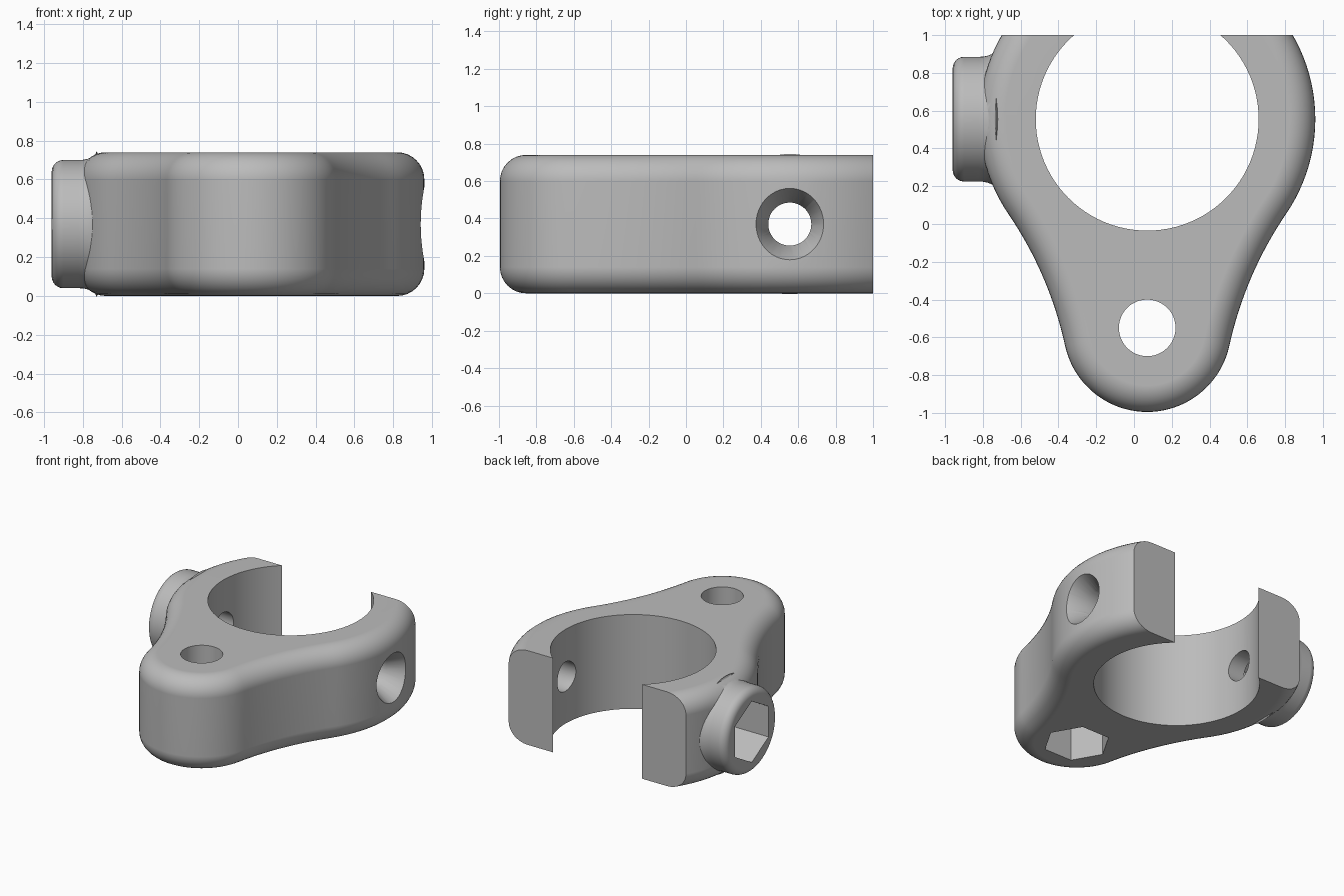
import bpy, bmesh
from math import sin, cos, pi, atan2, sqrt

if "Cube" in bpy.data.objects:
    bpy.data.objects.remove(bpy.data.objects["Cube"], do_unlink=True)

HEIGHT, ROUND = 0.74, 0.14
CX, RING_Y, LOBE_Y = 0.07, 0.555, -0.55
RING_R, LOBE_R, WAIST_R = 0.89, 0.445, 2.0
BOLT_Z = HEIGHT / 2

grey = bpy.data.materials.new("plain grey")
grey.use_nodes = True
colour = (0.5, 0.5, 0.5, 1)
grey.diffuse_color = colour
grey.node_tree.nodes["Principled BSDF"].inputs["Base Color"].default_value = colour


def loft(name, rings):
    """Skin a list of equal-length closed rings and cap both ends."""
    bm = bmesh.new()
    loops = [[bm.verts.new(p) for p in ring] for ring in rings]
    n = len(loops[0])
    for a, b in zip(loops, loops[1:]):
        for i in range(n):
            j = (i + 1) % n
            bm.faces.new((a[i], a[j], b[j], b[i]))
    bm.faces.new(loops[0])
    bm.faces.new(loops[-1])
    bmesh.ops.recalc_face_normals(bm, faces=bm.faces)
    mesh = bpy.data.meshes.new(name)
    bm.to_mesh(mesh)
    bm.free()
    obj = bpy.data.objects.new(name, mesh)
    bpy.context.collection.objects.link(obj)
    return obj


def turn_z(name, y, profile, n):
    """Upright turned shape; profile is (z, radius)."""
    return loft(name, [[(CX + r * cos(2 * pi * i / n), y + r * sin(2 * pi * i / n), z)
                        for i in range(n)] for z, r in profile])


def turn_x(name, profile, n):
    """Turned shape along the clamp bolt axis; profile is (x, radius)."""
    return loft(name, [[(x, RING_Y + r * sin(2 * pi * i / n), BOLT_Z + r * cos(2 * pi * i / n))
                        for i in range(n)] for x, r in profile])


def combine(target, tool, operation):
    mod = target.modifiers.new(tool.name, "BOOLEAN")
    mod.operation, mod.object, mod.solver = operation, tool, "EXACT"
    bpy.context.view_layer.objects.active = target
    bpy.ops.object.modifier_apply(modifier=mod.name)
    bpy.data.objects.remove(tool, do_unlink=True)


def outline(inset, z):
    """Ring and lobe joined by tangent concave flanks."""
    d = RING_Y - LOBE_Y
    a, b = RING_R + WAIST_R, LOBE_R + WAIST_R
    drop = (a * a - b * b + d * d) / (2 * d)
    side = sqrt(a * a - drop * drop)
    up, low = atan2(drop, side), atan2(drop - d, side)
    waist_y, waist = RING_Y - drop, WAIST_R + inset
    arcs = [(CX, RING_Y, RING_R - inset, -up, pi + up, 80),
            (CX - side, waist_y, waist, up, low, 16),
            (CX, LOBE_Y, LOBE_R - inset, pi + low, 2 * pi - low, 40),
            (CX + side, waist_y, waist, pi - low, pi - up, 16)]
    return [(x + r * cos(s + (e - s) * i / n), y + r * sin(s + (e - s) * i / n), z)
            for x, y, r, s, e, n in arcs for i in range(n)]


# Body with rounded top and bottom rims
STEPS = 8
rim = [(ROUND * (1 - sin(pi / 2 * i / STEPS)), ROUND * (1 - cos(pi / 2 * i / STEPS)))
       for i in range(STEPS + 1)]
levels = rim + [(inset, HEIGHT - z) for inset, z in reversed(rim)]
# first rim pair must sit at the flat face: inset falls as height rises
body = loft("clamp_body", [outline(inset, z) for inset, z in levels])
body.data.materials.append(grey)

# Side boss with a rounded outer rim and flared root
BOSS_R, EDGE, FLARE = 0.33, 0.06, 0.045
quarter = [pi / 2 * i / 6 for i in range(7)]
boss_profile = [(-0.96 + EDGE * (1 - cos(t)), BOSS_R - EDGE * (1 - sin(t))) for t in quarter]
boss_profile += [(-0.82 + 0.09 * sin(t), BOSS_R + FLARE * (1 - cos(t))) for t in quarter]
boss_profile.append((-0.6, 0.2))
combine(body, turn_x("boss", boss_profile, 64), "UNION")

# Main bore, pivot hole and hexagonal nut pocket underneath
through = (-0.1, HEIGHT + 0.1)
combine(body, turn_z("bore", RING_Y, [(z, 0.59) for z in through], 96), "DIFFERENCE")
combine(body, turn_z("pivot_hole", LOBE_Y, [(z, 0.15) for z in through], 48), "DIFFERENCE")
combine(body, turn_z("pivot_nut_pocket", LOBE_Y, [(-0.1, 0.24), (0.3, 0.24)], 6), "DIFFERENCE")

# Clamp bolt hole, countersink and hexagonal pocket in the boss
combine(body, turn_x("bolt_hole", [(-1.1, 0.115), (1.1, 0.115)], 48), "DIFFERENCE")
combine(body, turn_x("countersink", [(0.78, 0.092), (1.1, 0.268)], 48), "DIFFERENCE")
combine(body, turn_x("boss_nut_pocket", [(-1.1, 0.24), (-0.65, 0.24)], 6), "DIFFERENCE")

# Flat cut that opens the ring at the back
gap = loft("back_cut", [[(-2, y, -1), (2, y, -1), (2, y, 2), (-2, y, 2)] for y in (1, 2)])
combine(body, gap, "DIFFERENCE")

# Smooth curved faces, keep machined edges crisp
bpy.ops.object.select_all(action="DESELECT")
body.select_set(True)
bpy.context.view_layer.objects.active = body
bpy.ops.object.shade_smooth_by_angle(angle=pi / 6)
weighted = body.modifiers.new("weighted_normals", "WEIGHTED_NORMAL")
weighted.keep_sharp = True
